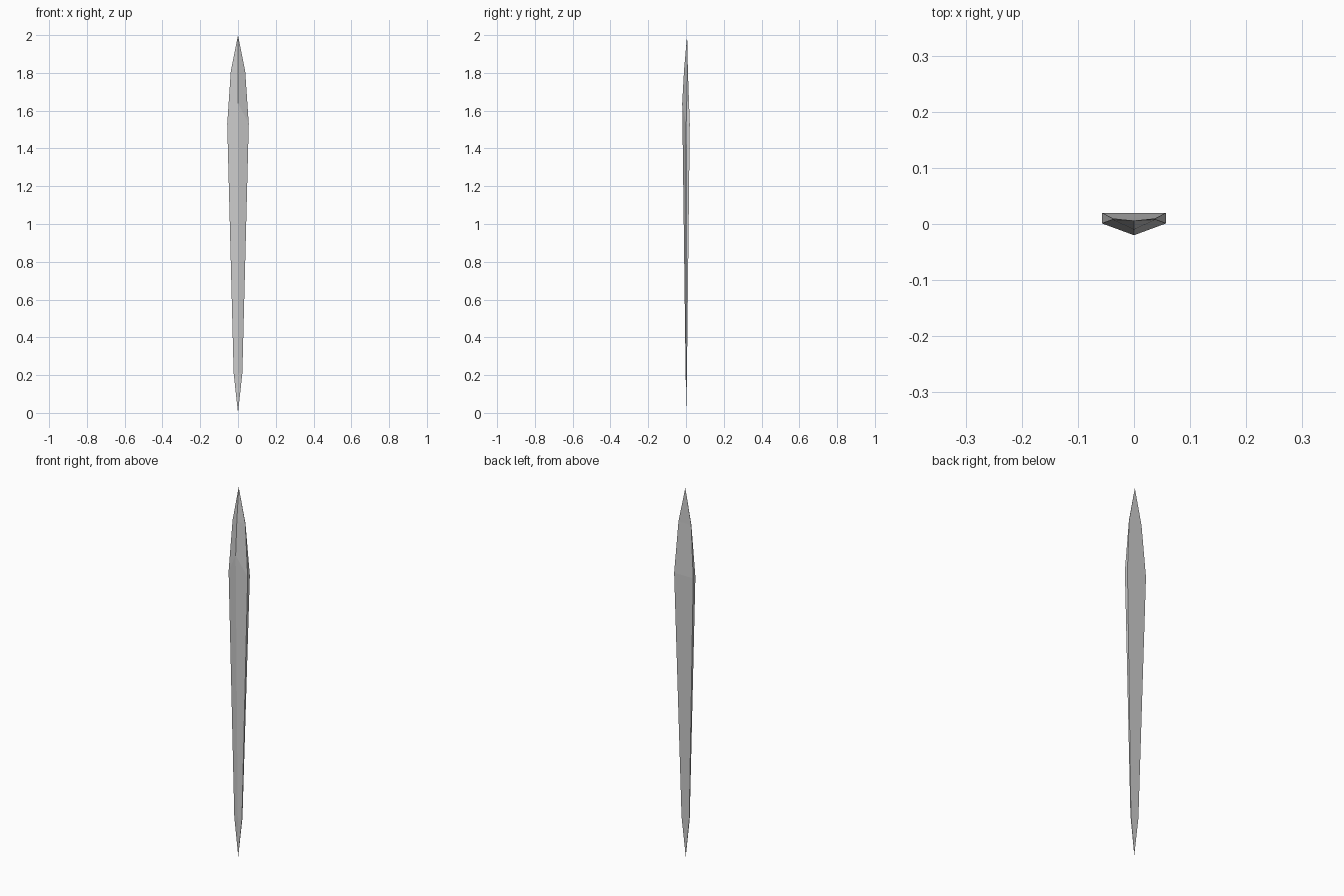
import bpy
import bmesh

if "Cube" in bpy.data.objects:
    bpy.data.objects.remove(bpy.data.objects["Cube"])

# Blade sections: height, half width, front edge y, back face y, ridge height, ridge y
SECTIONS = [
    (0.21, 0.023, 0.001, 0.005, 0.21, -0.002),
    (1.53, 0.057, 0.001, 0.020, 1.64, -0.020),
    (1.81, 0.038, 0.008, 0.010, 1.82, -0.010),
]
BOTTOM_TIP = (0, 0.002, 0)
TOP_TIP = (0, 0.006, 2)

bm = bmesh.new()

# Five-sided cross-sections: central front ridge, two thin edges, flat back
rings = []
for z, w, edge_y, back_y, ridge_z, ridge_y in SECTIONS:
    outline = [(0, ridge_y, ridge_z), (w, edge_y, z), (w, back_y, z),
               (-w, back_y, z), (-w, edge_y, z)]
    rings.append([bm.verts.new(p) for p in outline])

# Skin the sections
for low, high in zip(rings, rings[1:]):
    for i in range(5):
        j = (i + 1) % 5
        bm.faces.new((low[i], low[j], high[j], high[i]))

# Pointed ends
for ring, point in ((rings[0], BOTTOM_TIP), (rings[-1], TOP_TIP)):
    tip = bm.verts.new(point)
    for i in range(5):
        bm.faces.new((ring[i], ring[(i + 1) % 5], tip))

bmesh.ops.recalc_face_normals(bm, faces=bm.faces[:])
mesh = bpy.data.meshes.new("blade")
bm.to_mesh(mesh)
bm.free()
blade = bpy.data.objects.new("blade", mesh)
bpy.context.collection.objects.link(blade)
